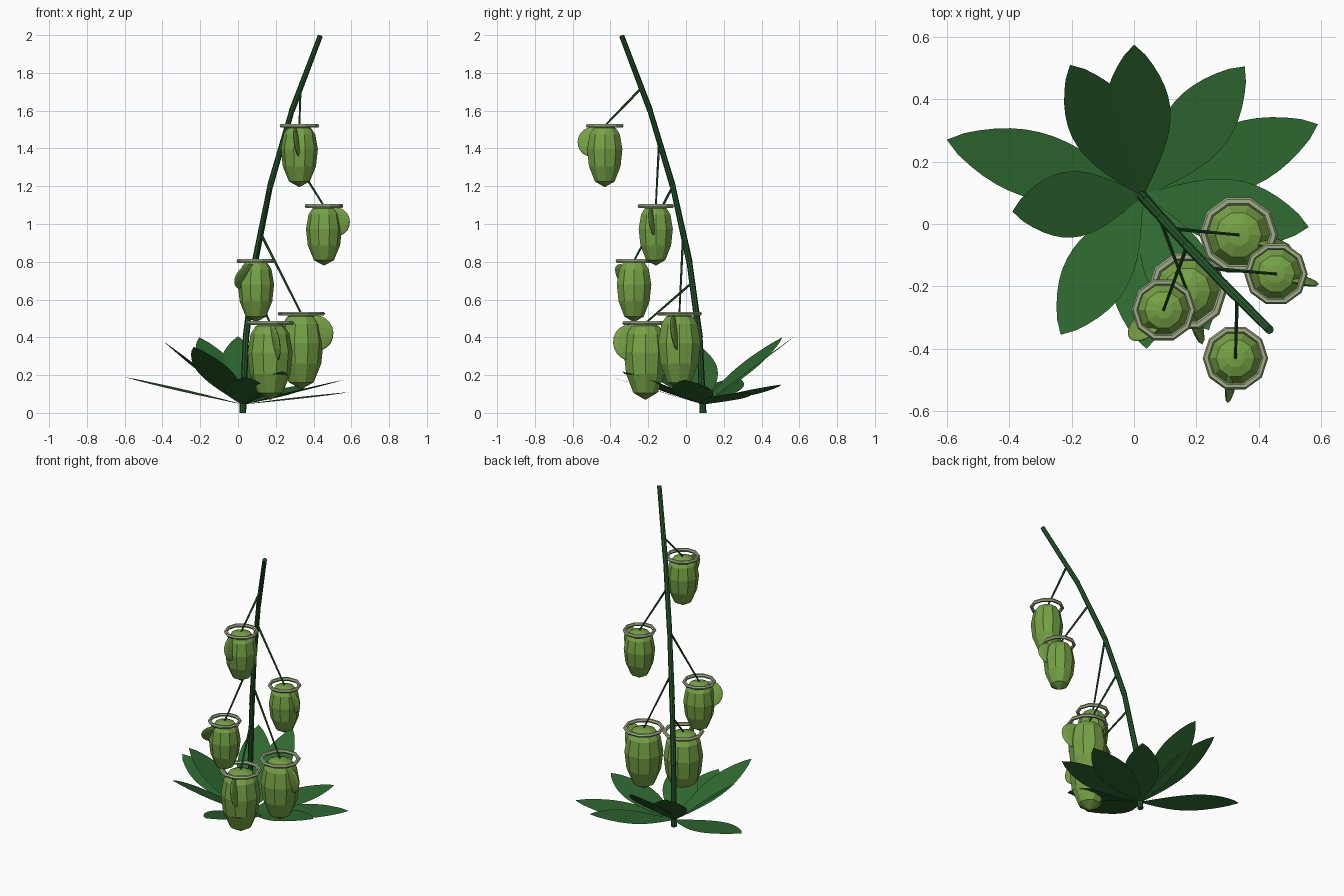
import bpy, bmesh, math
from mathutils import Vector, Matrix

if "Cube" in bpy.data.objects:
    bpy.data.objects.remove(bpy.data.objects["Cube"])


def material(name, rgb):
    m = bpy.data.materials.new(name)
    m.use_nodes = True
    m.diffuse_color = (*rgb, 1)
    m.node_tree.nodes["Principled BSDF"].inputs["Base Color"].default_value = (*rgb, 1)
    return m


LEAF = material("leaf green", (0.027, 0.14, 0.03))
STEM = material("stem green", (0.02, 0.105, 0.025))
POD = material("pod green", (0.18, 0.36, 0.06))
RIM = material("pale rim", (0.35, 0.42, 0.24))


def finish(name, bm, mat):
    bmesh.ops.recalc_face_normals(bm, faces=bm.faces)
    me = bpy.data.meshes.new(name)
    bm.to_mesh(me)
    bm.free()
    me.materials.append(mat)
    ob = bpy.data.objects.new(name, me)
    bpy.context.collection.objects.link(ob)
    return ob


def rod(bm, a, b, r1, r2, sides):
    """Tapered rod between two points."""
    d = b - a
    m = Matrix.Translation((a + b) / 2) @ d.to_track_quat("Z", "Y").to_matrix().to_4x4()
    bmesh.ops.create_cone(bm, cap_ends=True, segments=sides, radius1=r1,
                          radius2=r2, depth=d.length, matrix=m)


# Arching stem made of straight tapered pieces
path = [Vector(p) for p in ((0.025, 0.09, 0), (0.042, 0.072, 0.4), (0.09, 0.018, 0.8),
                            (0.17, -0.07, 1.2), (0.285, -0.19, 1.6), (0.435, -0.34, 1.995))]
bm = bmesh.new()
for i, (a, b) in enumerate(zip(path, path[1:])):
    rod(bm, a, b, 0.018 - 0.0006 * i, 0.016 - 0.0006 * i, 8)
finish("stem", bm, STEM)


def stem_point(z):
    for a, b in zip(path, path[1:]):
        if z <= b.z:
            return a.lerp(b, (z - a.z) / (b.z - a.z))
    return path[-1]


# Flat pointed leaves fanning out from the stem base
root = Vector((0.025, 0.09, 0.045))
tips = ((-0.6, 0.27, 0.19), (-0.39, 0.04, 0.375), (-0.235, -0.355, 0.35),
        (-0.205, 0.51, 0.4), (0, 0.575, 0.405), (0.355, 0.505, 0.15),
        (0.59, 0.32, 0.11), (0.56, -0.01, 0.175), (0.04, -0.4, 0.19), (0.24, -0.34, 0.22))


def leaf(name, tip):
    along = Vector(tip) - root
    side = along.cross(Vector((0, 0, 1))).normalized()
    bm = bmesh.new()
    left, right = [], []
    steps = 14
    for i in range(steps):
        t = i / steps
        w = 0.006 + 0.1 * math.sin(math.pi * t ** 1.15) ** 0.9
        p = root + along * t
        left.append(bm.verts.new(p - side * w))
        right.append(bm.verts.new(p + side * w))
    end = bm.verts.new(tip)
    for i in range(steps - 1):
        bm.faces.new((left[i], right[i], right[i + 1], left[i + 1]))
    bm.faces.new((left[-1], right[-1], end))
    bm.normal_update()
    if sum(f.normal.z for f in bm.faces) < 0:
        bmesh.ops.reverse_faces(bm, faces=bm.faces)
    me = bpy.data.meshes.new(name)
    bm.to_mesh(me)
    bm.free()
    me.materials.append(LEAF)
    bpy.context.collection.objects.link(bpy.data.objects.new(name, me))


for n, tip in enumerate(tips):
    leaf(f"leaf_{n + 1}", tip)


# Turned shape: (radius, height) rings around z, closed with caps at the poles
def lathe(profile, sides, close=False):
    bm = bmesh.new()
    rings = [[bm.verts.new((r * math.cos(a), r * math.sin(a), z))
              for a in (math.tau * k / sides for k in range(sides))] for r, z in profile]
    pairs = list(zip(rings, rings[1:])) + ([(rings[-1], rings[0])] if close else [])
    for lo, hi in pairs:
        for k in range(sides):
            j = (k + 1) % sides
            bm.faces.new((lo[k], lo[j], hi[j], hi[k]))
    bmesh.ops.remove_doubles(bm, verts=bm.verts, dist=0.0005)
    return bm


body = ((0, -0.325), (0.055, -0.295), (0.088, -0.215), (0.098, -0.125),
        (0.084, -0.045), (0.062, -0.012), (0.03, 0), (0, 0.003))


def pod(n, centre, size, tall, attach, angle, tilt):
    centre = Vector(centre)
    place = Matrix.Translation(centre)

    # Faceted hanging pod
    bm = lathe([(r * size, z * tall) for r, z in body], 10)
    bm.transform(place)
    finish(f"pod_{n}", bm, POD)

    # Raised ring around the mouth
    ring = [(size * (0.094 + 0.011 * math.cos(a)), 0.012 * math.sin(a))
            for a in (math.tau * k / 6 for k in range(6))]
    bm = lathe(ring, 10, close=True)
    bm.transform(place)
    finish(f"pod_rim_{n}", bm, RIM)

    # Thin round flap standing out from the side
    bm = bmesh.new()
    bmesh.ops.create_uvsphere(bm, u_segments=16, v_segments=10, radius=1)
    bm.transform(place @ Matrix.Rotation(math.radians(angle), 4, "Z")
                 @ Matrix.Translation((0.073 * size, 0, -0.085 * size))
                 @ Matrix.Rotation(math.radians(tilt), 4, "X")
                 @ Matrix.Diagonal((0.073 * size, 0.013 * size, 0.078 * size, 1)))
    finish(f"pod_flap_{n}", bm, POD)

    # Straight stalk from the stem to the pod
    bm = bmesh.new()
    rod(bm, stem_point(attach), centre, 0.007, 0.005, 6)
    finish(f"stalk_{n}", bm, STEM)


pod(1, (0.325, -0.43, 1.52), 1, 1, 1.72, -100, 8)
pod(2, (0.455, -0.16, 1.095), 0.97, 0.97, 1.44, -14, 8)
pod(3, (0.095, -0.275, 0.805), 0.98, 1, 1.2, 220, -30)
pod(4, (0.335, -0.035, 0.525), 1.2, 1.23, 0.95, -14, 8)
pod(5, (0.17, -0.215, 0.475), 1.22, 1.25, 0.69, -74, 8)
